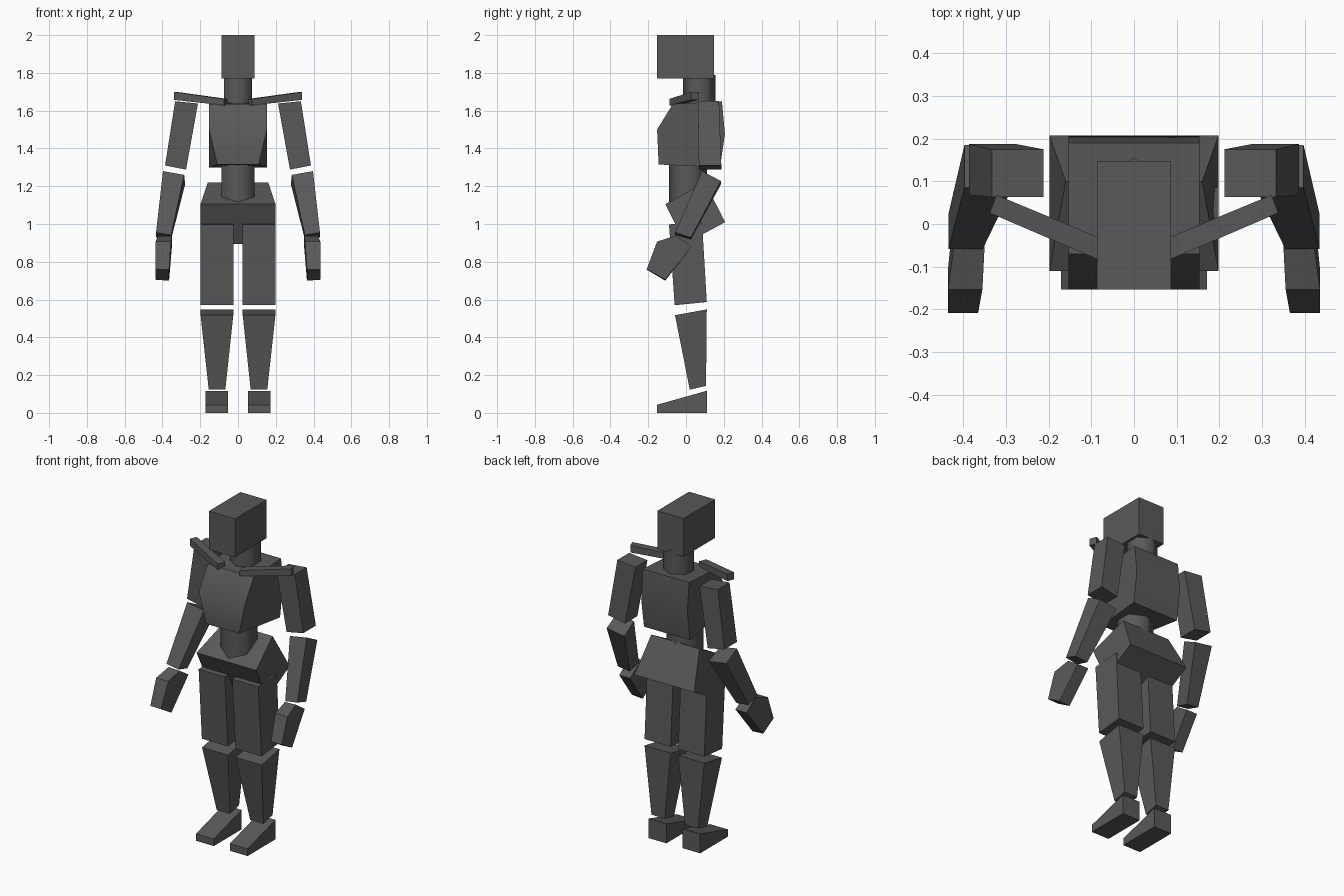
import bpy, math

if "Cube" in bpy.data.objects:
    bpy.data.objects.remove(bpy.data.objects["Cube"])

grey = bpy.data.materials.new("dark grey")
grey.diffuse_color = (0.1, 0.1, 0.1, 1)
grey.use_nodes = True
grey.node_tree.nodes["Principled BSDF"].inputs["Base Color"].default_value = grey.diffuse_color


def finish(ob, smooth=0):
    ob.data.materials.append(grey)
    if smooth:
        bpy.ops.object.select_all(action='DESELECT')
        ob.select_set(True)
        bpy.context.view_layer.objects.active = ob
        bpy.ops.object.shade_smooth_by_angle(angle=math.radians(smooth))


def prism(name, a, b, mirror=False, smooth=0):
    """Solid between two matching rings of points; optionally mirrored in x."""
    n = len(a)
    faces = [tuple(range(n)), tuple(range(2 * n - 1, n - 1, -1))]
    faces += [((i + 1) % n, i, n + i, n + (i + 1) % n) for i in range(n)]
    me = bpy.data.meshes.new(name)
    me.from_pydata(list(a) + list(b), [], faces)
    ob = bpy.data.objects.new(name, me)
    bpy.context.collection.objects.link(ob)
    # consistent outward normals
    import bmesh
    bm = bmesh.new()
    bm.from_mesh(me)
    bmesh.ops.recalc_face_normals(bm, faces=bm.faces)
    bm.to_mesh(me)
    bm.free()
    if mirror:
        m = ob.modifiers.new("mirror", 'MIRROR')
        m.use_mirror_merge = False
    finish(ob, smooth)
    return ob


def centred(name, pts, smooth=0):
    """pts: (y, z, half width) around the side profile."""
    return prism(name, [(-w, y, z) for y, z, w in pts],
                 [(w, y, z) for y, z, w in pts], smooth=smooth)


def limb(name, pts, smooth=0):
    """pts: (y, inner x, inner z, outer x, outer z) around the side profile."""
    return prism(name, [(xi, y, zi) for y, xi, zi, xo, zo in pts],
                 [(xo, y, zo) for y, xi, zi, xo, zo in pts], True, smooth)


def hex_column(name, y, r, z0, z1):
    ring = [(r * math.sin(i * math.pi / 3), y + r * math.cos(i * math.pi / 3))
            for i in range(6)]
    return prism(name, [(*p, z0) for p in ring], [(*p, z1) for p in ring], smooth=65)


# head, neck and trunk
centred("head", [(-.153, 1.77, .087), (.147, 1.77, .087), (.147, 2, .087), (-.153, 2, .087)])
hex_column("neck", .07, .085, 1.62, 1.79)
centred("chest", [(-.07, 1.635, .153), (-.153, 1.5, .153), (-.145, 1.315, .11),
                  (.18, 1.30, .153), (.206, 1.475, .153), (.19, 1.65, .153)], smooth=40)
hex_column("waist", .01, .10, 1.08, 1.33)
centred("pelvis", [(-.11, 1.105, .198), (-.004, .895, .198), (.207, 1.01, .198), (.10, 1.22, .16)])

# collar bones
prism("collar_bones",
      [(.055, -.043, 1.628), (.073, -.088, 1.628), (.073, -.088, 1.662), (.055, -.043, 1.662)],
      [(.322, .068, 1.657), (.338, .026, 1.657), (.338, .026, 1.699), (.322, .068, 1.699)],
      mirror=True)

# arms
limb("upper_arms", [(.063, .212, 1.638, .333, 1.65), (.175, .212, 1.638, .333, 1.65),
                    (.187, .275, 1.288, .386, 1.31), (.068, .275, 1.288, .386, 1.31)])
limb("forearms", [(.085, .285, 1.26, .397, 1.28), (.185, .28, 1.21, .397, 1.228),
                  (.026, .354, .918, .434, .928), (-.058, .354, .942, .434, .955)])
limb("hands", [(-.055, .35, .935, .422, .938), (.03, .35, .88, .422, .88),
               (-.11, .365, .70, .436, .705), (-.208, .365, .758, .436, .76),
               (-.153, .355, .907, .436, .907)], smooth=50)

# legs
limb("thighs", [(-.09, .025, .998, .198, .998), (.085, .025, 1.01, .198, 1.01),
                (.11, .025, .587, .198, .587), (-.06, .025, .57, .198, .57)])
limb("shins", [(-.058, .025, .517, .198, .517), (.11, .025, .548, .198, .548),
               (.106, .067, .143, .155, .143), (.02, .067, .123, .155, .123)])
limb("feet", [(-.153, .053, 0, .171, 0), (.11, .053, 0, .171, 0),
              (.11, .053, .117, .171, .117), (-.153, .053, .043, .171, .043)])
